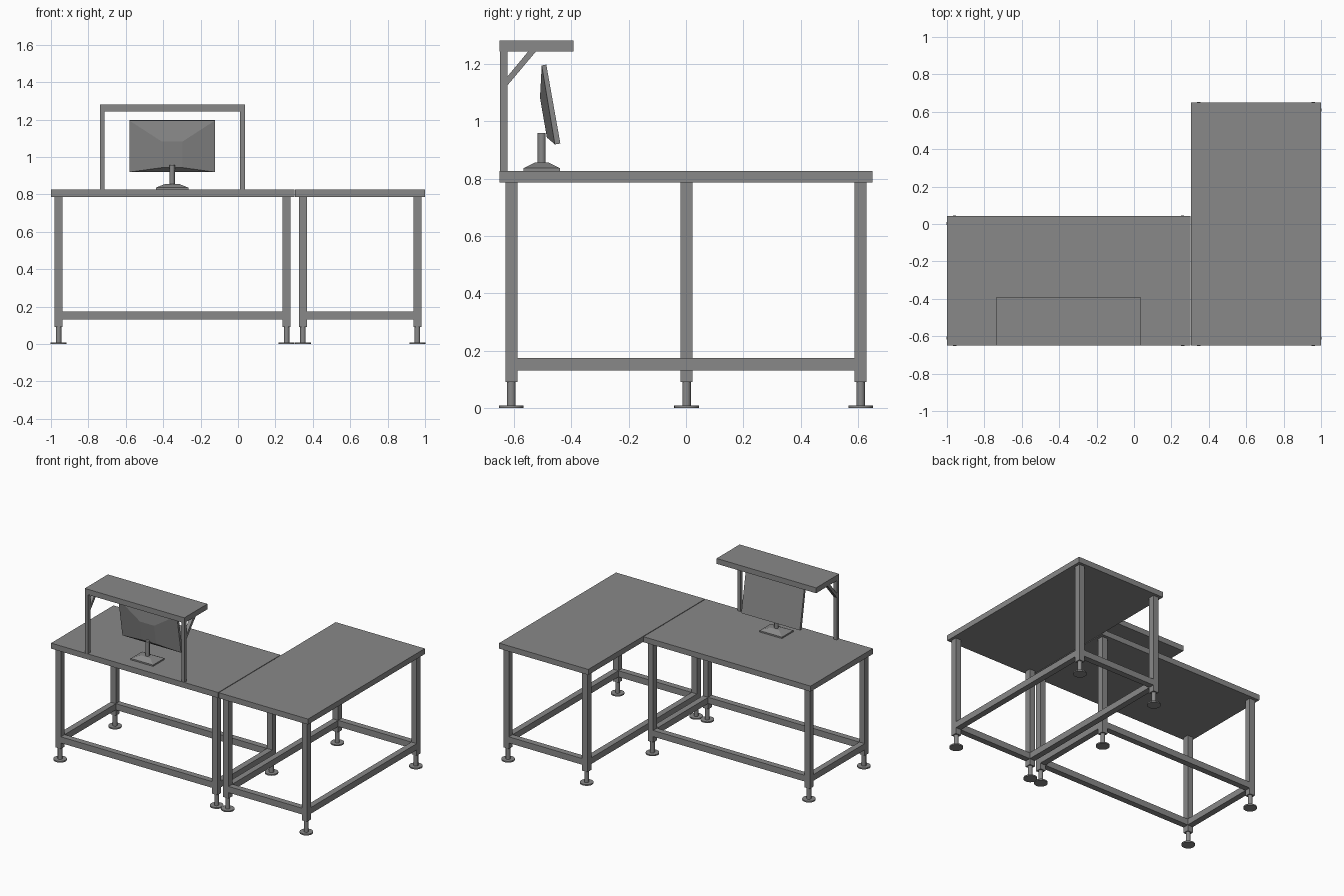
import bpy
import bmesh
from mathutils import Vector

cube = bpy.data.objects.get("Cube")
if cube:
    bpy.data.objects.remove(cube, do_unlink=True)

GREY = (0.25, 0.25, 0.25, 1.0)
steel = bpy.data.materials.new("plain grey")
steel.use_nodes = True
steel.diffuse_color = GREY
steel.node_tree.nodes["Principled BSDF"].inputs["Base Color"].default_value = GREY


def finish(name, bm):
    bmesh.ops.recalc_face_normals(bm, faces=bm.faces)
    mesh = bpy.data.meshes.new(name)
    bm.to_mesh(mesh)
    bm.free()
    mesh.materials.append(steel)
    obj = bpy.data.objects.new(name, mesh)
    bpy.context.collection.objects.link(obj)
    return obj


def loft(name, rings):
    """Skin a closed solid through matching rings of points."""
    bm = bmesh.new()
    loops = [[bm.verts.new(p) for p in ring] for ring in rings]
    for a, b in zip(loops, loops[1:]):
        for i in range(len(a)):
            j = (i + 1) % len(a)
            bm.faces.new((a[i], a[j], b[j], b[i]))
    bm.faces.new(loops[0])
    bm.faces.new(loops[-1])
    return finish(name, bm)


def rect(x0, x1, y0, y1, z):
    return [(x0, y0, z), (x1, y0, z), (x1, y1, z), (x0, y1, z)]


def box(name, x0, x1, y0, y1, z0, z1):
    return loft(name, [rect(x0, x1, y0, y1, z0), rect(x0, x1, y0, y1, z1)])


def cylinder(name, x, y, z0, z1, radius):
    bpy.ops.mesh.primitive_cylinder_add(
        vertices=32, radius=radius, depth=z1 - z0, location=(x, y, (z0 + z1) / 2))
    obj = bpy.context.object
    obj.name = name
    obj.data.materials.append(steel)
    bpy.ops.object.shade_smooth_by_angle()
    return obj


TOP_LOW, TOP_HIGH = 0.787, 0.826
HALF = 0.021      # half width of legs and rails
INSET = 0.041     # leg centre from the worktop edge
RAIL_LOW, RAIL_HIGH = 0.131, 0.175


def desk(side, x0, x1, y0, y1):
    box(side + "_worktop", x0, x1, y0, y1, TOP_LOW, TOP_HIGH)
    xs = {"left": x1 - INSET, "right": x0 + INSET}
    ys = {"front": y0 + INSET, "back": y1 - INSET}
    # Legs with adjustable feet
    for xn, x in xs.items():
        for yn, y in ys.items():
            tag = f"{side}_{yn}_{xn}"
            box(tag + "_leg", x - HALF, x + HALF, y - HALF, y + HALF, 0.09, TOP_LOW)
            cylinder(tag + "_foot_stem", x, y, 0.008, 0.09, 0.015)
            cylinder(tag + "_foot_disc", x, y, 0, 0.009, 0.043)
    # Lower rails between the legs
    for yn, y in ys.items():
        box(f"{side}_{yn}_rail", xs["right"] + HALF, xs["left"] - HALF,
            y - HALF, y + HALF, RAIL_LOW, RAIL_HIGH)
    for xn, x in xs.items():
        box(f"{side}_{xn}_rail", x - HALF, x + HALF,
            ys["front"] + HALF, ys["back"] - HALF, RAIL_LOW, RAIL_HIGH)


desk("right_desk", -1.0, 0.301, -0.65, 0.043)
desk("left_desk", 0.306, 1.0, -0.65, 0.65)

# Raised shelf with posts and diagonal braces
SHELF_X0, SHELF_X1, SHELF_LOW = -0.738, 0.037, 1.243
box("shelf", SHELF_X0, SHELF_X1, -0.65, -0.393, SHELF_LOW, 1.281)
for name, x in (("right", SHELF_X0), ("left", SHELF_X1 - 0.025)):
    box(name + "_shelf_post", x, x + 0.025, -0.648, -0.623, TOP_HIGH, SHELF_LOW)
    brace = [(-0.623, 1.124), (-0.523, SHELF_LOW), (-0.55, SHELF_LOW), (-0.623, 1.155)]
    loft(name + "_shelf_brace", [[(px, y, z) for y, z in brace] for px in (x, x + 0.025)])

# Tilted monitor panel with a tapered back housing
MX = -0.352


def tilted(half_width, low, high):
    """Rectangle between a low and a high (y, z) point."""
    return [(MX - half_width, *low), (MX + half_width, *low),
            (MX + half_width, *high), (MX - half_width, *high)]


loft("monitor", [
    tilted(0.228, (-0.438, 0.922), (-0.487, 1.197)),
    tilted(0.228, (-0.457, 0.919), (-0.503, 1.194)),
    tilted(0.055, (-0.485, 0.943), (-0.509, 1.082)),
])

# Monitor stand
cylinder("monitor_neck", MX, -0.503, 0.845, 0.958, 0.014)
loft("monitor_base", [
    rect(MX - 0.087, MX + 0.087, -0.566, -0.44, TOP_HIGH),
    rect(MX - 0.087, MX + 0.087, -0.566, -0.44, 0.836),
    rect(MX - 0.036, MX + 0.036, -0.526, -0.48, 0.856),
])
